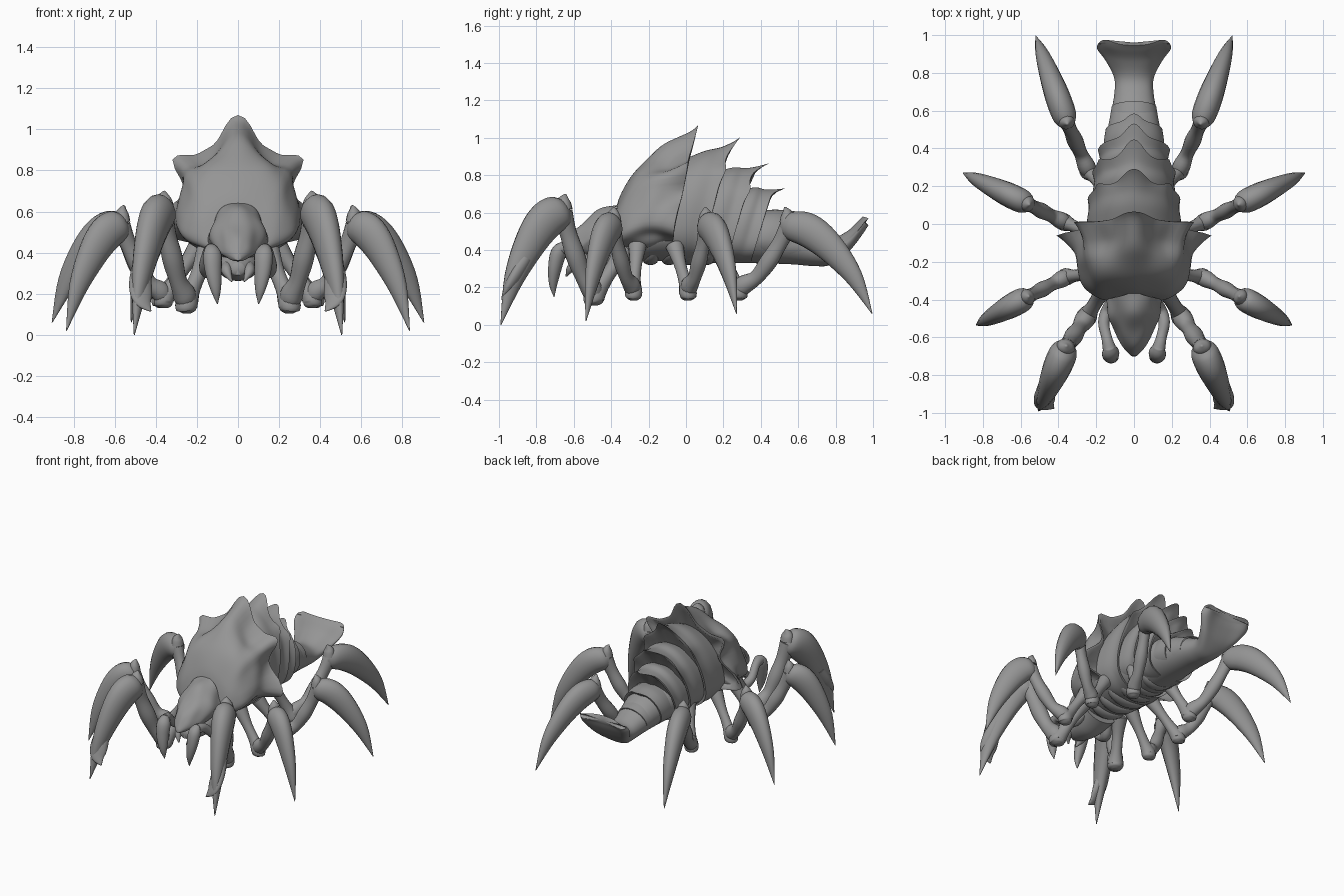
import bpy, bmesh, math
from mathutils import Vector

if "Cube" in bpy.data.objects:
    bpy.data.objects.remove(bpy.data.objects["Cube"])

grey = bpy.data.materials.new("stone grey")
grey.use_nodes = True
grey.diffuse_color = (0.3, 0.3, 0.3, 1)
grey.node_tree.nodes["Principled BSDF"].inputs["Base Color"].default_value = (0.3, 0.3, 0.3, 1)


def smooth_keys(keys, steps):
    """Catmull-Rom interpolation of key tuples."""
    out = []
    for i in range(len(keys) - 1):
        a, b, c, d = (Vector(keys[min(max(i + k, 0), len(keys) - 1)]) for k in (-1, 0, 1, 2))
        for s in range(steps):
            t = s / steps
            out.append(b + 0.5 * t * (c - a + t * (2 * a - 5 * b + 4 * c - d + t * (3 * b - 3 * c + d - a))))
    return out + [Vector(keys[-1])]


def skin(name, rings, side=1):
    """Join rings of points into one closed smooth surface."""
    bm = bmesh.new()
    loops = [[bm.verts.new((p[0] * side, p[1], p[2])) for p in ring] for ring in rings]
    n = len(loops[0])
    for a, b in zip(loops, loops[1:]):
        for i in range(n):
            bm.faces.new((a[i], a[(i + 1) % n], b[(i + 1) % n], b[i]))
    for ring in (loops[0], loops[-1]):
        mid = bm.verts.new(sum((v.co for v in ring), Vector()) / n)
        for i in range(n):
            bm.faces.new((ring[i], ring[(i + 1) % n], mid))
    bmesh.ops.recalc_face_normals(bm, faces=bm.faces)
    mesh = bpy.data.meshes.new(name)
    bm.to_mesh(mesh)
    bm.free()
    mesh.materials.append(grey)
    obj = bpy.data.objects.new(name, mesh)
    bpy.context.collection.objects.link(obj)
    bpy.ops.object.select_all(action='DESELECT')
    obj.select_set(True)
    bpy.context.view_layer.objects.active = obj
    bpy.ops.object.shade_smooth_by_angle(angle=math.radians(65))


def plate(name, keys, shear=0.0, under=1.0, spikes=(), bumps=0.0, lip=True, skirt=1.0):
    """Body section from (y, centre z, half width, half height) keys.
    Spikes are (angle, outward, backward, spread) growing at the rear edge.
    A skirt below 1 makes the lower half boxier."""
    n = 80
    rows = smooth_keys(keys, 6)
    rings = []
    for r, (y, zc, w, h) in enumerate(rows):
        t = r / (len(rows) - 1)
        ring = []
        for i in range(n):
            a = 2 * math.pi * i / n
            a = a - 2 * math.pi if a > math.pi else a
            sx, cz = math.sin(a), math.cos(a)
            out, back = 0.0, 0.0
            for ang, radial, rear, spread in spikes:
                g = math.exp(-((abs(a) - ang) / spread) ** 2) * t ** 3
                out += radial * g
                back += rear * g
            out += bumps * math.cos(5 * a) * math.sin(t * 11) * t
            px, pz = sx, cz
            if cz < 0:
                px = math.copysign(abs(sx) ** skirt, sx)
                pz = -under * abs(cz) ** skirt
            ring.append((w * px + out * sx, y + shear * h * pz + back, zc + h * pz + out * cz))
        rings.append(ring)
    if lip:
        y, zc, w, h = rows[-1]
        edge = rings[-1]
        for scale, pull in ((0.94, 0.0), (0.84, 0.03)):
            rings.append([(p[0] * scale, p[1] * 0.4 + (y + shear * (p[2] - zc)) * 0.6 - pull,
                           zc + (p[2] - zc) * scale) for p in edge])
    skin(name, rings)


def limb(name, keys, side, n=16):
    """Tube along (x, y, z, half width, half depth) keys."""
    rows = smooth_keys(keys, 5)
    pts = [Vector(r[:3]) for r in rows]
    flat = Vector((pts[-1].x - pts[0].x, pts[-1].y - pts[0].y, 0))
    across = Vector((-flat.y, flat.x, 0)).normalized()
    rings = []
    for i, r in enumerate(rows):
        tangent = (pts[min(i + 1, len(pts) - 1)] - pts[max(i - 1, 0)]).normalized()
        normal = tangent.cross(across).normalized()
        wide = normal.cross(tangent)
        rings.append([pts[i] + wide * (math.cos(a) * max(r[3], 0.001)) + normal * (math.sin(a) * max(r[4], 0.001))
                      for a in (2 * math.pi * k / n for k in range(n))])
    skin(name, rings, side)


# Soft core of the body running into the notched tail fan
plate("body_core", [(-.38, .43, .15, .085), (-.25, .47, .2, .13), (-.1, .5, .24, .16), (.15, .52, .21, .19),
                    (.35, .48, .17, .15), (.55, .44, .13, .115), (.68, .4, .105, .085), (.77, .39, .105, .07),
                    (.86, .44, .15, .06), (.92, .51, .195, .045), (.945, .55, .19, .03)],
      spikes=((.95, 0, .03, .45), (2.2, 0, .03, .45)), lip=False)

# Overlapping armour plates, front to back
plate("carapace", [(-.4, .5, .1, .08), (-.385, .52, .19, .17), (-.325, .56, .255, .26), (-.23, .59, .28, .305),
                   (-.13, .6, .275, .31), (-.04, .6, .295, .33)], 0.2, 0.62,
      ((0, .16, .04, .25), (.93, .1, .01, .16), (1.72, .105, -.01, .24)), 0.02, skirt=0.65)
plate("back_plate_1", [(-.12, .56, .25, .31), (0, .56, .25, .365), (.08, .56, .24, .37), (.13, .56, .245, .37)],
      0.25, 0.6, ((0, .075, .07, .25), (.8, .02, .02, .15)), skirt=0.8)
plate("back_plate_2", [(.06, .53, .22, .28), (.16, .53, .22, .31), (.22, .52, .21, .31), (.27, .52, .22, .315)],
      0.28, 0.55, ((0, .03, .09, .27), (.9, .012, .02, .15)), skirt=0.8)
plate("back_plate_3", [(.2, .49, .19, .22), (.29, .49, .19, .245), (.34, .48, .18, .24), (.39, .48, .19, .24)],
      0.3, 0.6, ((0, .01, .07, .28),), skirt=0.8)
plate("back_plate_4", [(.34, .46, .16, .15), (.43, .46, .16, .155), (.5, .45, .15, .15)],
      0.3, 0.75, ((0, .01, .04, .3),))
plate("tail_ring", [(.46, .44, .13, .11), (.54, .43, .13, .11), (.62, .42, .118, .1)], 0.3, 0.9)

# Belly ribs
for i in range(6):
    y = -.26 + i * .1
    half = .17 - .012 * abs(i - 2)
    limb("belly_rib", [(-half, y, .42, .02, .02), (-half * .6, y - .02, .365, .035, .025),
                       (0, y - .03, .345, .04, .025), (half * .6, y - .02, .365, .035, .025),
                       (half, y, .42, .02, .02)], 1)

# Head: pointed hood, snout and jaw
plate("head_hood", [(-.7, .37, .012, .015), (-.65, .4, .06, .07), (-.57, .43, .1, .11), (-.49, .46, .13, .15),
                    (-.4, .47, .135, .17)], 0.1, 0.6, ((0, .01, .02, .4), (1.5, .012, 0, .3)), 0.008)
plate("jaw", [(-.62, .32, .03, .03), (-.56, .33, .08, .06), (-.46, .35, .11, .085), (-.34, .4, .14, .09)],
      lip=False)

for side in (1, -1):
    # Mouth parts and grasping feelers
    limb("fang", [(.05, -.55, .34, .025, .025), (.055, -.61, .31, .025, .025), (.03, -.64, .26, .004, .004)], side)
    limb("feeler_arm", [(.09, -.38, .39, .03, .03), (.135, -.45, .31, .035, .035), (.16, -.52, .33, .03, .03),
                        (.145, -.6, .4, .028, .03), (.13, -.66, .41, .036, .035)], side)
    limb("feeler_claw", [(.13, -.65, .43, .025, .02), (.125, -.68, .39, .046, .04), (.12, -.7, .31, .042, .036),
                         (.108, -.71, .22, .026, .022), (.1, -.705, .15, .002, .002)], side)

    # Four legs: hip, low elbow, raised knee and claw tip
    legs = (("front", (.15, -.33, .4), (.25, -.49, .155), (.365, -.66, .6), (.505, -.99, .0), 1.14),
            ("mid_front", (.2, -.26, .42), (.36, -.28, .18), (.57, -.39, .53), (.835, -.535, .02), .97),
            ("mid_rear", (.2, -.06, .42), (.37, .01, .18), (.57, .11, .53), (.905, .27, .06), .97),
            ("rear", (.15, .18, .42), (.24, .28, .18), (.36, .55, .53), (.52, .995, .06), 1.0))
    for name, hip, elbow, knee, tip, size in legs:
        hip, elbow, knee, tip = map(Vector, (hip, elbow, knee, tip))
        reach = knee - elbow
        out = Vector((tip.x - knee.x, tip.y - knee.y, 0))

        def key(p, wide, deep):
            return (*p, wide * size, deep * size)

        limb(name + "_thigh", [key(hip, .05, .05), key(hip.lerp(elbow, .4), .034, .034),
                               key(hip.lerp(elbow, .75), .034, .038), key(elbow - Vector((0, 0, .005)), .048, .05),
                               key(elbow - Vector((0, 0, .035)), .04, .042),
                               key(elbow - Vector((0, 0, .05)), .018, .018)], side)
        sag = Vector((0, 0, -.05))
        limb(name + "_shank", [key(elbow - reach * .08, .03, .035), key(elbow + reach * .08, .047, .052),
                               key(elbow + reach * .35 + sag, .036, .04), key(elbow + reach * .6 + sag, .043, .047),
                               key(elbow + reach * .82 + sag * .6, .036, .042), key(knee, .045, .05)], side)
        spots = ((-.08, -.03, .03, .045), (.03, 0, .062, .078), (.25, .06, .067, .092), (.5, .25, .057, .08),
                 (.78, .58, .036, .05), (1, 1, .002, .002))
        limb(name + "_claw", [key(knee + out * f + Vector((0, 0, (tip.z - knee.z) * d)), w, h)
                              for f, d, w, h in spots], side)
        top = knee - out * .02 + Vector((0, 0, .02))
        limb(name + "_knee_horn", [key(top, .045, .04), key(top + Vector((0, 0, .045)), .034, .03),
                                   key(top - out * .03 + Vector((0, 0, .08)), .004, .004)], side)

    # Webbed second prong on the front claws
    limb("front_claw_prong", [(.47, -.86, .36, .04, .04), (.475, -.915, .25, .058, .035),
                              (.465, -.955, .17, .05, .02), (.425, -.975, .115, .004, .004)], side)
